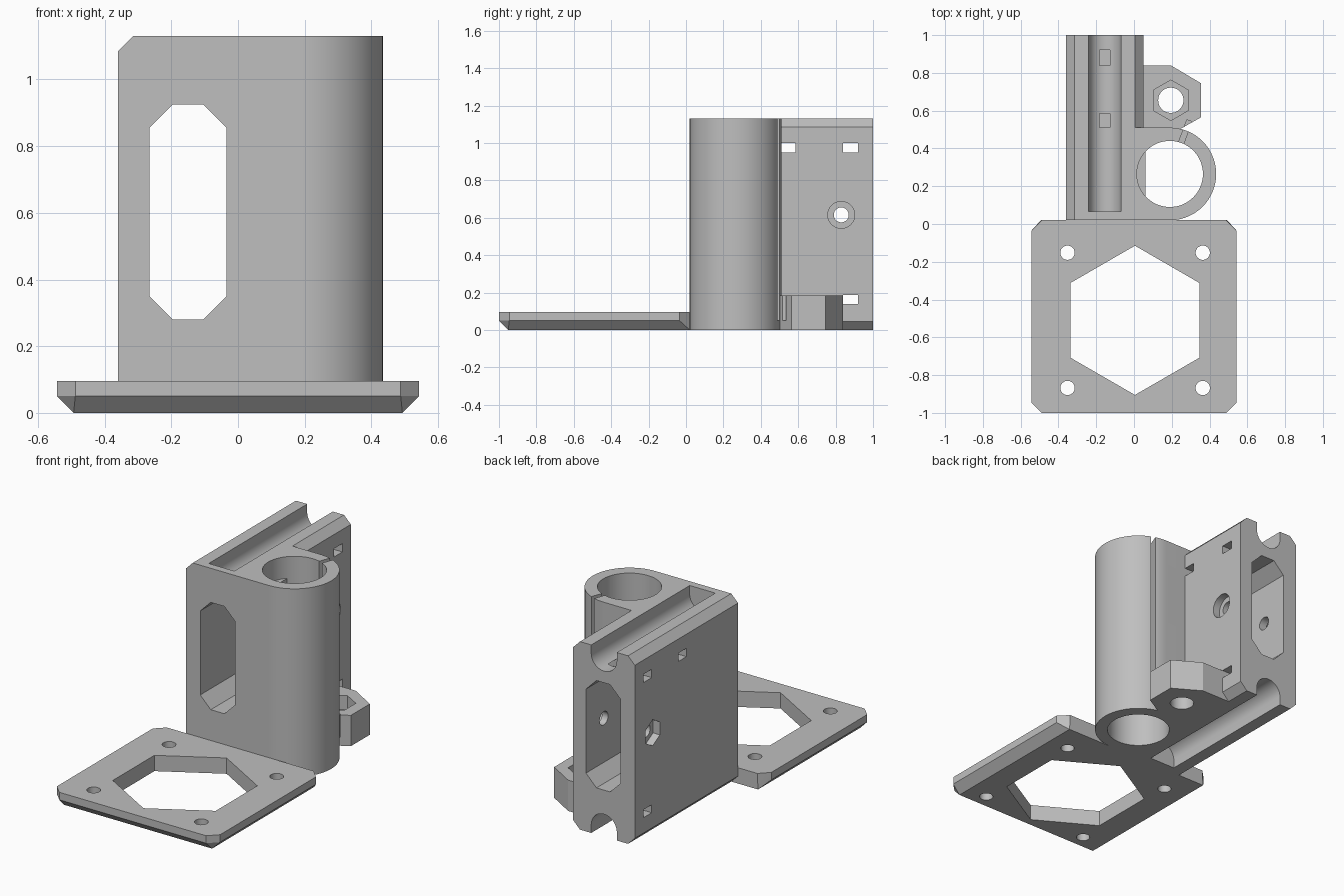
import bpy, bmesh, math

cube = bpy.data.objects.get("Cube")
if cube:
    bpy.data.objects.remove(cube, do_unlink=True)

grey = bpy.data.materials.new("plain grey")
grey.use_nodes = True
colour = (0.52, 0.52, 0.52, 1)
grey.diffuse_color = colour
grey.node_tree.nodes["Principled BSDF"].inputs["Base Color"].default_value = colour


def finish(name, bm):
    bmesh.ops.recalc_face_normals(bm, faces=bm.faces)
    mesh = bpy.data.meshes.new(name)
    bm.to_mesh(mesh)
    bm.free()
    mesh.materials.append(grey)
    ob = bpy.data.objects.new(name, mesh)
    bpy.context.collection.objects.link(ob)
    return ob


def prism(name, outline, start, end, axis="z"):
    """Extrude a 2D outline along one axis."""
    place = {"x": lambda a, b, t: (t, a, b),
             "y": lambda a, b, t: (a, t, b),
             "z": lambda a, b, t: (a, b, t)}[axis]
    bm = bmesh.new()
    low = [bm.verts.new(place(a, b, start)) for a, b in outline]
    high = [bm.verts.new(place(a, b, end)) for a, b in outline]
    bm.faces.new(low)
    bm.faces.new(high)
    for i in range(len(low)):
        j = (i + 1) % len(low)
        bm.faces.new((low[i], low[j], high[j], high[i]))
    return finish(name, bm)


def ring(cx, cy, r, n=64, first=0, sweep=360):
    steps = n if sweep == 360 else n + 1
    angles = [math.radians(first + sweep * i / n) for i in range(steps)]
    return [(cx + r * math.cos(a), cy + r * math.sin(a)) for a in angles]


def rect(a0, a1, b0, b1):
    return [(a0, b0), (a1, b0), (a1, b1), (a0, b1)]


def octagon(a0, a1, b0, b1, c):
    return [(a0 + c, b0), (a1 - c, b0), (a1, b0 + c), (a1, b1 - c),
            (a1 - c, b1), (a0 + c, b1), (a0, b1 - c), (a0, b0 + c)]


def combine(target, tool, operation="DIFFERENCE"):
    mod = target.modifiers.new("shape", "BOOLEAN")
    mod.operation = operation
    mod.solver = "EXACT"
    mod.object = tool
    bpy.context.view_layer.objects.active = target
    bpy.ops.object.modifier_apply(modifier=mod.name)
    bpy.data.objects.remove(tool, do_unlink=True)


def cut(target, outline, start, end, axis="z"):
    combine(target, prism("cutter", outline, start, end, axis))


def add(target, outline, start, end, axis="z"):
    combine(target, prism("addition", outline, start, end, axis), "UNION")


# Mounting plate with clipped corners and sloping lower edges
bm = bmesh.new()
for z in (0.05, 0.095):
    for x, y in octagon(-0.543, 0.543, -1, 0.02, 0.055):
        bm.verts.new((x, y, z))
for x, y in rect(-0.493, 0.493, -0.95, 0.02):
    bm.verts.new((x, y, 0))
bmesh.ops.convex_hull(bm, input=bm.verts)
bmesh.ops.dissolve_limit(bm, angle_limit=0.01, verts=bm.verts, edges=bm.edges)
plate = finish("mounting_plate", bm)
cut(plate, ring(0.005, -0.51, 0.395, 6, 30), -0.1, 0.2)
for x in (-0.352, 0.364):
    for y in (-0.152, -0.868):
        cut(plate, ring(x, y, 0.038, 24), -0.1, 0.2)

# Tower block joined to the vertical sleeve and the nut bracket
H = 1.13
tower = prism("rod_holder", octagon(-0.36, 0.05, 0, H, 0.045), 0.02, 1, "y")
sleeve = [(-0.01, 0.02)] + ring(0.19, 0.265, 0.245, 48, -90, 180) + [(-0.01, 0.51)]
add(tower, sleeve, 0, H)
bracket = [(0, 0.5), (0.24, 0.5), (0.355, 0.565), (0.355, 0.745), (0.195, 0.84), (0, 0.84)]
add(tower, bracket, 0, 0.185)

# Sleeve bore, inner wall beside the window, and clamp slit
cut(tower, ring(0.19, 0.265, 0.175), -0.1, H + 0.1)
add(tower, rect(0, 0.06, 0.09, 0.44), 0.2, 1.0)
slit = []
for side, r in ((-1, 0.15), (1, 0.15), (1, 0.3), (-1, 0.3)):
    a = math.radians(70)
    slit.append((0.19 + r * math.cos(a) + side * 0.014 * math.sin(a),
                 0.265 + r * math.sin(a) - side * 0.014 * math.cos(a)))
cut(tower, slit, 0.05, H + 0.1)

# Bracket hole and hexagonal nut pocket
cut(tower, ring(0.195, 0.655, 0.067, 32), -0.1, 0.3)
cut(tower, ring(0.195, 0.655, 0.107, 6, 30), 0.1, 0.3)

# Long window and the rod grooves along top and bottom
cut(tower, octagon(-0.265, -0.035, 0.28, 0.925, 0.07), -0.1, 1.1, "y")
for z, outer, first in ((H - 0.05, H + 0.1, 180), (0.05, -0.1, 0)):
    arc = ring(-0.155, z, 0.085, 32, first, 180)
    cut(tower, arc + [(arc[-1][0], outer), (arc[0][0], outer)], 0.065, 1.1, "y")

# Cable tie slots through the sides
for y0, y1, z0, z1 in ((0.51, 0.585, 0.95, 1.0), (0.84, 0.92, 0.95, 1.0),
                       (0.84, 0.92, 0.138, 0.186)):
    cut(tower, rect(y0, y1, z0, z1), -0.5, 0.3, "x")

# Cross bolt hole, round recess on one side and nut pocket on the other
cut(tower, ring(0.83, 0.615, 0.04, 24), -0.5, 0.3, "x")
cut(tower, ring(0.83, 0.615, 0.072, 32), 0.005, 0.3, "x")
cut(tower, ring(0.83, 0.615, 0.078, 6, 30), -0.5, -0.315, "x")

# Smooth the round walls, keep the edges crisp
for ob in (plate, tower):
    bpy.ops.object.select_all(action="DESELECT")
    ob.select_set(True)
    bpy.context.view_layer.objects.active = ob
    bpy.ops.object.shade_smooth_by_angle(angle=math.radians(25))
